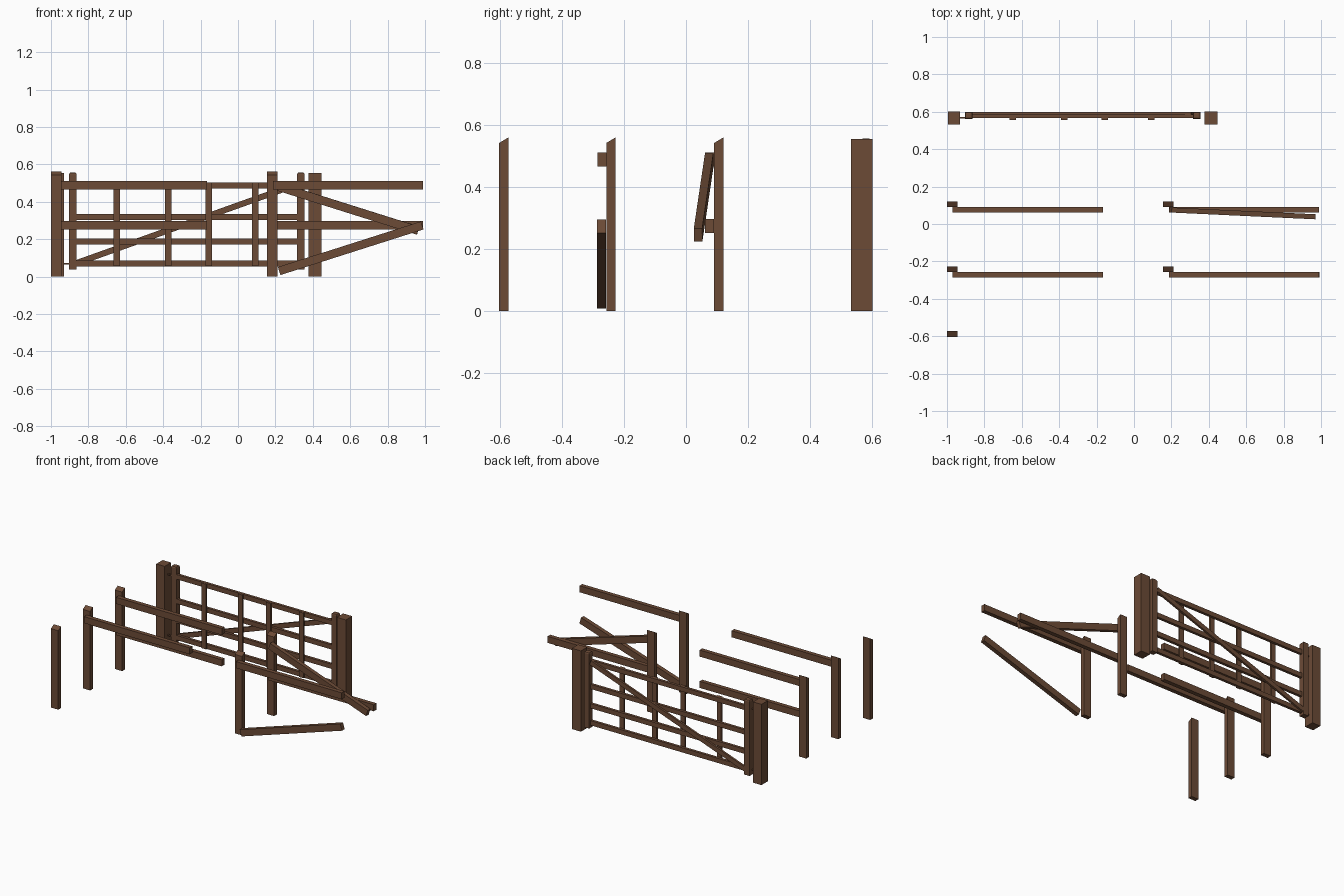
import bpy, bmesh
from mathutils import Vector, Matrix

if "Cube" in bpy.data.objects:
    bpy.data.objects.remove(bpy.data.objects["Cube"])

wood = bpy.data.materials.new("brown_wood")
wood.diffuse_color = (0.15, 0.07, 0.037, 1)
wood.use_nodes = True
wood.node_tree.nodes["Principled BSDF"].inputs["Base Color"].default_value = wood.diffuse_color


def finish(name, bm):
    bmesh.ops.recalc_face_normals(bm, faces=bm.faces[:])
    me = bpy.data.meshes.new(name)
    bm.to_mesh(me)
    bm.free()
    me.materials.append(wood)
    ob = bpy.data.objects.new(name, me)
    bpy.context.collection.objects.link(ob)
    return ob


def box_bm(x, y, z):
    bm = bmesh.new()
    bmesh.ops.create_cube(bm, size=1)
    for v in bm.verts:
        v.co = Vector([(r[0] + r[1]) / 2 + c * (r[1] - r[0]) for r, c in zip((x, y, z), v.co)])
    return bm


def box(name, x, y, z):
    return finish(name, box_bm(x, y, z))


def beam(name, a, b, thick, height):
    """Rectangular bar running from point a to point b."""
    a, b = Vector(a), Vector(b)
    d = (b - a).normalized()
    side = Vector((0, 0, 1)).cross(d).normalized()
    up = d.cross(side)
    m = Matrix((d * (b - a).length, side * thick, up * height)).transposed().to_4x4()
    m.translation = (a + b) / 2
    bm = bmesh.new()
    bmesh.ops.create_cube(bm, size=1, matrix=m)
    return finish(name, bm)


def fence_post(name, x, y):
    """Post with its top sloping down towards the front."""
    bm = box_bm((x, x + 0.055), (y, y + 0.03), (0, 0.561))
    for v in bm.verts:
        if v.co.z > 0.5 and v.co.y < y + 0.015:
            v.co.z = 0.543
    return finish(name, bm)


def rail(name, x, y, z):
    return box(name, (x + 0.03, x + 0.833), (y - 0.029, y), (z, z + 0.045))


LEFT, RIGHT = -1.0, 0.156
Y1, Y2, Y3 = -0.603, -0.257, 0.091
LOW, HIGH = 0.252, 0.467

# Lone post and the four fence sections
for i, (x, y) in enumerate([(LEFT, Y1), (LEFT, Y2), (LEFT, Y3), (RIGHT, Y2), (RIGHT, Y3)]):
    fence_post(f"fence_post_{i}", x, y)
for i, (x, y, z) in enumerate([(LEFT, Y2, HIGH), (LEFT, Y3, HIGH), (LEFT, Y3, LOW),
                               (RIGHT, Y2, HIGH), (RIGHT, Y3, LOW)]):
    rail(f"fence_rail_{i}", x, y, z)

# Broken rails hanging off their posts
beam("fallen_lower_rail", (0.22, -0.272, 0.03), (0.985, -0.272, 0.274), 0.029, 0.045)
beam("fallen_upper_rail", (0.195, 0.075, 0.488), (0.963, 0.039, 0.246), 0.027, 0.045)

# Gate posts
box("gate_post_left", (-0.995, -0.931), (0.533, 0.602), (0, 0.555))
box("gate_post_right", (0.378, 0.447), (0.533, 0.602), (0, 0.555))

# Gate stiles with chamfered tops
for side, x in (("left", -0.903), ("right", 0.316)):
    bm = box_bm((x, x + 0.04), (0.562, 0.6), (0.037, 0.558))
    top = [e for e in bm.edges if all(v.co.z > 0.5 for v in e.verts)]
    bmesh.ops.bevel(bm, geom=top, offset=0.011, segments=2, profile=0.5, affect='EDGES')
    finish(f"gate_stile_{side}", bm)

# Gate bars, uprights and diagonal brace
for i, z in enumerate((0.07, 0.187, 0.32, 0.488)):
    box(f"gate_bar_{i}", (-0.87, 0.325), (0.566, 0.585), (z - 0.016, z + 0.016))
for i, x in enumerate((-0.648, -0.372, -0.157, 0.092)):
    box(f"gate_upright_{i}", (x - 0.017, x + 0.017), (0.555, 0.567), (0.056, 0.503))
beam("gate_brace", (-0.865, 0.591, 0.072), (0.31, 0.591, 0.492), 0.014, 0.032)

# Gate hinges
for i, z in enumerate((0.07, 0.488)):
    box(f"gate_hinge_{i}", (-0.933, -0.9), (0.564, 0.572), (z - 0.004, z + 0.004))
